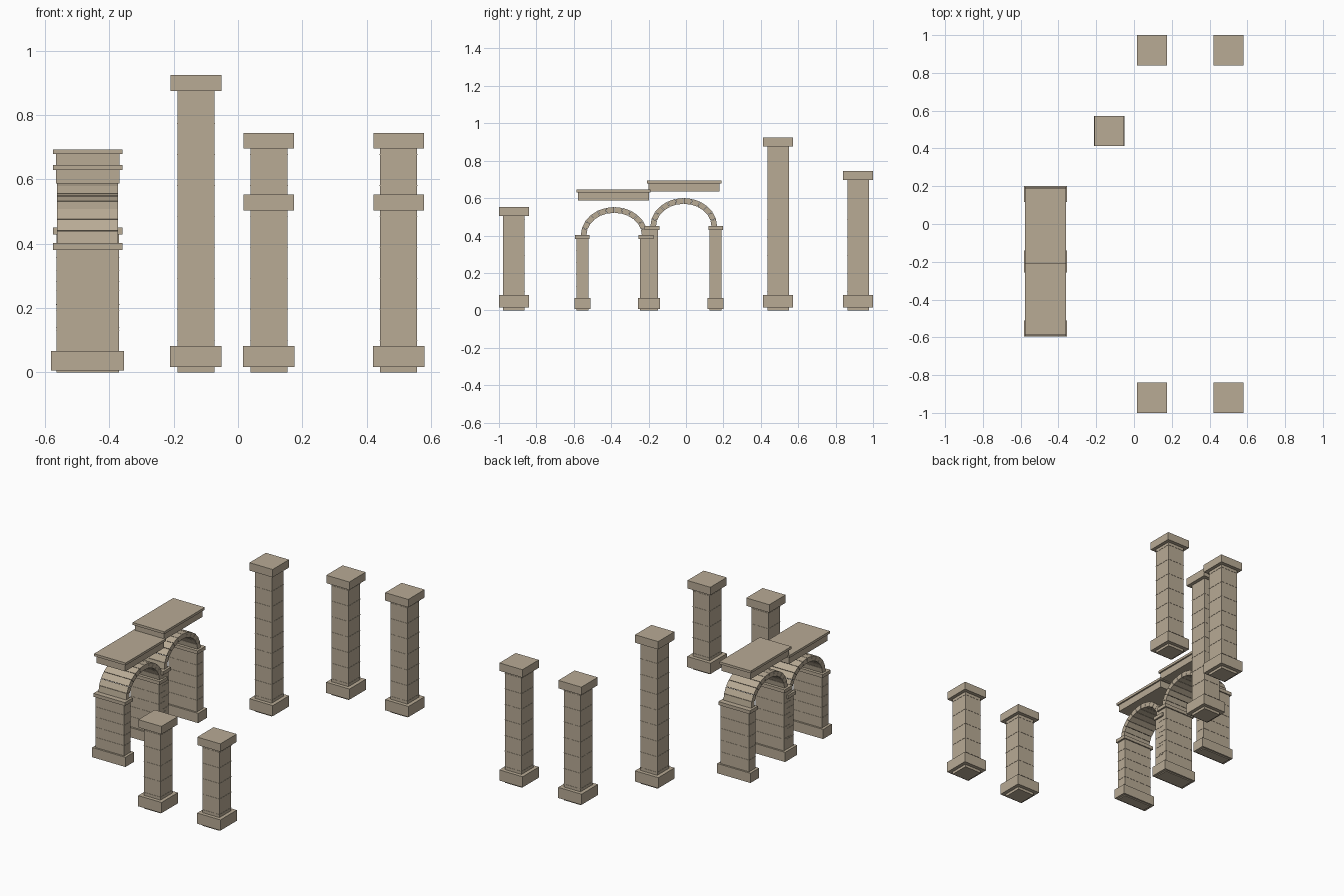
import bpy, bmesh, math
from mathutils import Matrix

cube = bpy.data.objects.get("Cube")
if cube:
    bpy.data.objects.remove(cube, do_unlink=True)

stone = bpy.data.materials.new("tan_stone")
STONE = (0.48, 0.405, 0.30, 1)
stone.use_nodes = True
stone.diffuse_color = STONE
stone.node_tree.nodes["Principled BSDF"].inputs["Base Color"].default_value = STONE


def finish(name, bm):
    bmesh.ops.recalc_face_normals(bm, faces=bm.faces)
    mesh = bpy.data.meshes.new(name)
    bm.to_mesh(mesh)
    bm.free()
    mesh.materials.append(stone)
    obj = bpy.data.objects.new(name, mesh)
    bpy.context.collection.objects.link(obj)


def add_box(bm, x, y, z0, z1, wx, wy):
    m = Matrix.Translation((x, y, (z0 + z1) / 2)) @ Matrix.Diagonal((wx, wy, z1 - z0, 1))
    bmesh.ops.create_cube(bm, size=1, matrix=m)


def box(name, *dims):
    bm = bmesh.new()
    add_box(bm, *dims)
    finish(name, bm)


def joints(name, x, y, heights, wx, wy):
    # thin raised bands between stone courses
    bm = bmesh.new()
    for z in heights:
        add_box(bm, x, y, z - 0.001, z + 0.001, wx + 0.003, wy + 0.003)
    finish(name, bm)


def column(name, x, y, top):
    box(name + "_shaft", x, y, 0, top - 0.02, 0.115, 0.115)
    box(name + "_base", x, y, 0.016, 0.082, 0.16, 0.16)
    box(name + "_capital", x, y, top - 0.049, top, 0.158, 0.16)
    courses = [0.1 + 0.0963 * i for i in range(9)]
    joints(name + "_joints", x, y, [z for z in courses if z < top - 0.06], 0.115, 0.115)


def arch_ring(name, x, y, spring, depth, outer, inner, count=12):
    # wedge stones along a half ellipse, with hairline gaps
    bm = bmesh.new()
    step, gap = math.pi / count, 0.006
    for i in range(count):
        a0, a1 = i * step + gap, (i + 1) * step - gap
        corners = [(r, a) for r, a in ((outer, a0), (outer, a1), (inner, a1), (inner, a0))]
        sides = []
        for sx in (-depth / 2, depth / 2):
            sides.append([bm.verts.new((x + sx, y + r[0] * math.cos(a), spring + r[1] * math.sin(a)))
                          for r, a in corners])
        near, far = sides
        bm.faces.new(near)
        bm.faces.new(far)
        for k in range(4):
            n = (k + 1) % 4
            bm.faces.new((near[k], near[n], far[n], far[k]))
    finish(name, bm)


ARCH_X = -0.468


def archway(name, y, spring, slab_z, slab_y):
    for side, offset in (("front", -0.17), ("back", 0.17)):
        pier, py = f"{name}_{side}_pier", y + offset
        box(pier, ARCH_X, py, 0, spring - 0.01, 0.195, 0.063)
        box(pier + "_base", ARCH_X, py, 0.006, 0.066, 0.228, 0.085)
        box(pier + "_impost", ARCH_X, py, spring - 0.021, spring, 0.216, 0.078)
        gap = (spring - 0.087) / 5
        joints(pier + "_joints", ARCH_X, py, [0.066 + gap * i for i in range(1, 5)], 0.195, 0.063)
    arch_ring(name + "_ring", ARCH_X, y, spring, 0.19, (0.178, 0.15), (0.148, 0.119))
    # flat beam and cornice hovering above the arch
    box(name + "_beam", ARCH_X, slab_y, slab_z, slab_z + 0.045, 0.198, 0.379)
    box(name + "_cornice", ARCH_X, slab_y, slab_z + 0.043, slab_z + 0.058, 0.216, 0.397)


# free-standing columns
for label, x in (("right", 0.096), ("left", 0.5)):
    column(f"front_{label}_column", x, -0.92, 0.553)
    column(f"back_{label}_column", x, 0.92, 0.745)
column("tall_column", -0.131, 0.493, 0.925)

# pair of arches, the rear one raised
archway("front_arch", -0.384, 0.402, 0.587, -0.388)
archway("back_arch", -0.012, 0.45, 0.636, -0.01)
